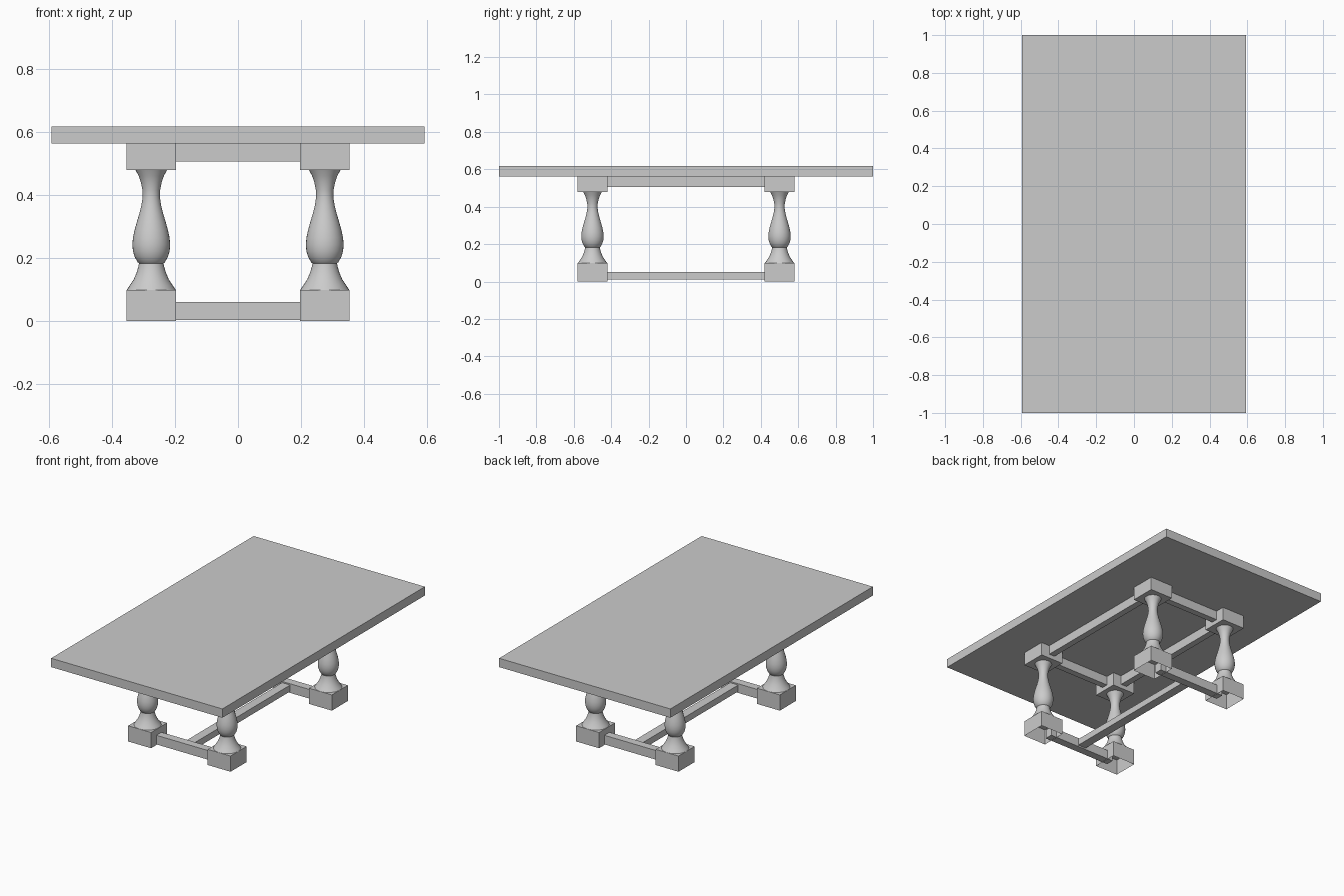
import bpy, bmesh, math

if "Cube" in bpy.data.objects:
    bpy.data.objects.remove(bpy.data.objects["Cube"])

LEG_X, LEG_Y = 0.275, 0.50      # leg centres
HALF = 0.079                    # half width of the square blocks


def make_object(name, bm):
    mesh = bpy.data.meshes.new(name)
    bm.to_mesh(mesh)
    bm.free()
    ob = bpy.data.objects.new(name, mesh)
    bpy.context.collection.objects.link(ob)
    return ob


def box(name, x0, x1, y0, y1, z0, z1, open_bottom=False):
    bm = bmesh.new()
    bmesh.ops.create_cube(bm, size=1)
    for v in bm.verts:
        v.co.x = x1 if v.co.x > 0 else x0
        v.co.y = y1 if v.co.y > 0 else y0
        v.co.z = z1 if v.co.z > 0 else z0
    if open_bottom:
        bm.normal_update()
        under = [f for f in bm.faces if f.normal.z < -0.5]
        bmesh.ops.delete(bm, geom=under, context='FACES_ONLY')
    return make_object(name, bm)


def turned(name, profile, cx, cy, sides=32):
    # Lathe a (radius, height) profile about a vertical axis
    bm = bmesh.new()
    rings = [[bm.verts.new((cx + r * math.cos(2 * math.pi * i / sides),
                            cy + r * math.sin(2 * math.pi * i / sides), z))
              for i in range(sides)] for r, z in profile]
    for low, high in zip(rings, rings[1:]):
        for i in range(sides):
            j = (i + 1) % sides
            bm.faces.new((low[i], low[j], high[j], high[i]))
    ob = make_object(name, bm)
    bpy.ops.object.select_all(action='DESELECT')
    ob.select_set(True)
    bpy.context.view_layer.objects.active = ob
    bpy.ops.object.shade_smooth_by_angle(angle=math.radians(35))
    return ob


# Table top
box("table_top", -0.592, 0.592, -1, 1, 0.562, 0.617)

# Baluster: flared foot, neck, bulb, slim throat, flared head
LEG = [(0.078, 0.098), (0.068, 0.113), (0.055, 0.133), (0.046, 0.155),
       (0.041, 0.172), (0.039, 0.183), (0.043, 0.186), (0.053, 0.204),
       (0.058, 0.221), (0.060, 0.242), (0.058, 0.264), (0.053, 0.288),
       (0.046, 0.313), (0.038, 0.340), (0.031, 0.368), (0.027, 0.395),
       (0.028, 0.415), (0.033, 0.440), (0.040, 0.460), (0.050, 0.479)]

# Four legs, each between a hollow foot block and a head block
for sx, side in ((-1, "left"), (1, "right")):
    for sy, end in ((-1, "front"), (1, "back")):
        x, y = sx * LEG_X, sy * LEG_Y
        tag = f"{end}_{side}"
        square = (x - HALF, x + HALF, y - HALF, y + HALF)
        box(f"foot_block_{tag}", *square, 0, 0.098, open_bottom=True)
        box(f"head_block_{tag}", *square, 0.479, 0.562)
        turned(f"leg_{tag}", LEG, x, y)

# Cross stretchers and end aprons
for sy, end in ((-1, "front"), (1, "back")):
    y = sy * LEG_Y
    box(f"cross_stretcher_{end}", -0.235, 0.235, y - 0.025, y + 0.025, 0.003, 0.06)
    box(f"apron_{end}", -0.2, 0.2, y - 0.02, y + 0.02, 0.505, 0.562)

# Side aprons
for sx, side in ((-1, "left"), (1, "right")):
    x = sx * LEG_X
    box(f"apron_{side}", x - 0.02, x + 0.02, -0.425, 0.425, 0.505, 0.562)

# Long central stretcher
box("long_stretcher", -0.028, 0.028, -0.48, 0.48, 0.012, 0.052)
